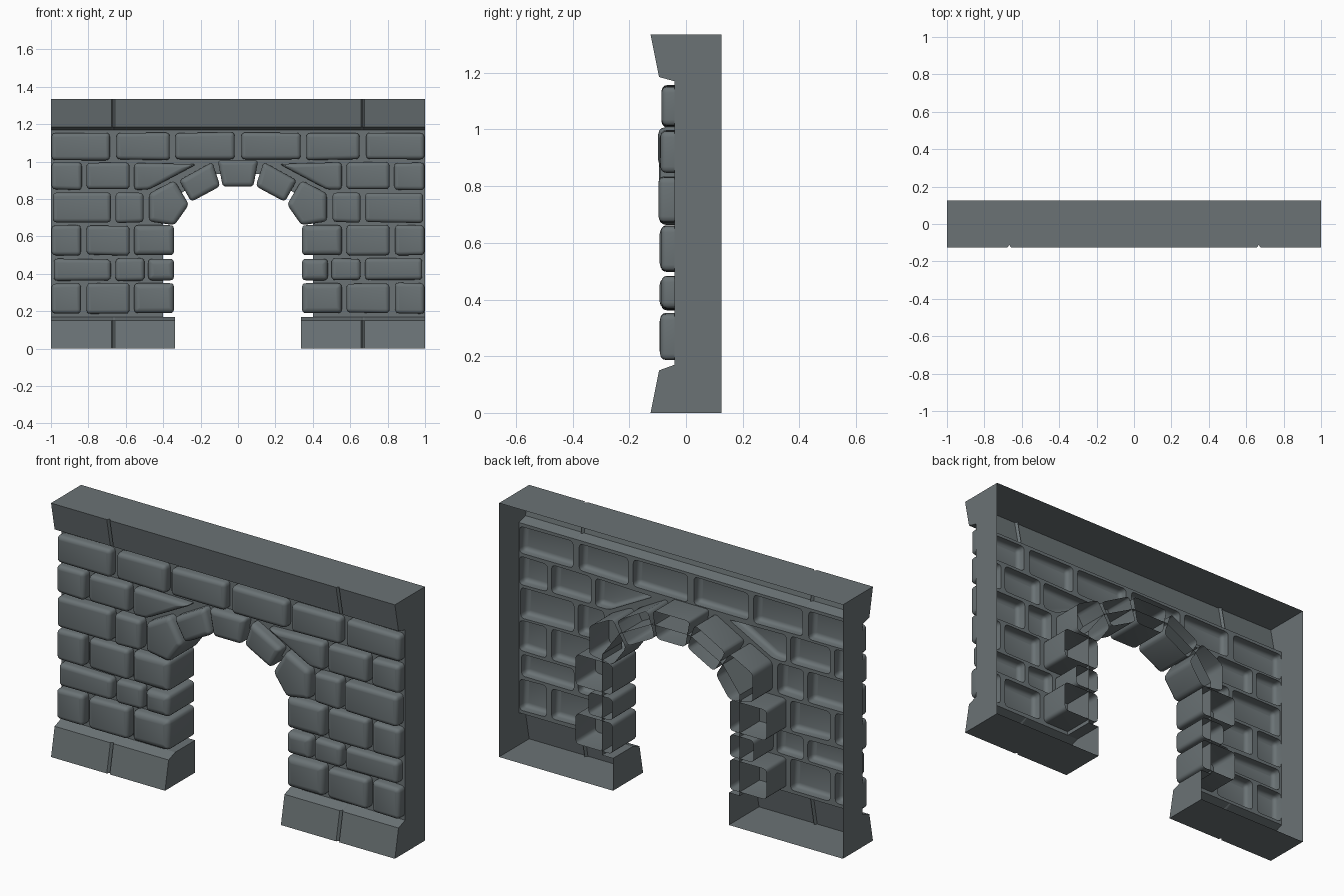
import bpy, bmesh, math, random
from mathutils import Vector

random.seed(4)
cube = bpy.data.objects.get("Cube")
if cube:
    bpy.data.objects.remove(cube, do_unlink=True)

stone_mat = bpy.data.materials.new("slate_grey")
stone_mat.use_nodes = True
COLOR = (0.145, 0.17, 0.178, 1)
stone_mat.diffuse_color = COLOR
bsdf = stone_mat.node_tree.nodes["Principled BSDF"]
bsdf.inputs["Base Color"].default_value = COLOR
bsdf.inputs["Roughness"].default_value = 0.9

BACK, SHEET = 0.125, -0.04      # open back rim and mortar plane
BASE_TOP, CAP_LOW, HEIGHT = 0.17, 1.17, 1.335


def make(name, verts, faces, smooth=False):
    mesh = bpy.data.meshes.new(name)
    mesh.from_pydata(verts, [], faces)
    mesh.materials.append(stone_mat)
    obj = bpy.data.objects.new(name, mesh)
    bpy.context.collection.objects.link(obj)
    if smooth:
        bpy.ops.object.select_all(action="DESELECT")
        obj.select_set(True)
        bpy.context.view_layer.objects.active = obj
        bpy.ops.object.shade_smooth_by_angle(angle=math.radians(40))
    return obj


def inset(pts, d):
    """Offset a convex anticlockwise polygon inwards."""
    out = []
    for i, p in enumerate(pts):
        a = (p - pts[i - 1]).normalized()
        b = (pts[(i + 1) % len(pts)] - p).normalized()
        na, nb = Vector((-a.y, a.x)), Vector((-b.y, b.x))
        out.append(p + (na + nb) * d / (1 + na.dot(nb)))
    return out


def rounded(pts, r, steps=3):
    """Round each corner with a short curve."""
    out = []
    for i, p in enumerate(pts):
        a = p + (pts[i - 1] - p).normalized() * r
        b = p + (pts[(i + 1) % len(pts)] - p).normalized() * r
        for k in range(steps + 1):
            t = k / steps
            out.append(a * (1 - t) ** 2 + p * 2 * t * (1 - t) + b * t * t)
    return out


def stone(name, pts, back, front, bevel):
    """Pillow-edged stone, open behind; returns its outline."""
    rings = [(0, back)]
    for k in range(4):
        a = math.radians(30 * k)
        rings.append((bevel * (1 - math.cos(a)), front + bevel * (1 - math.sin(a))))
    verts, faces = [], []
    for d, y in rings:
        loop = rounded(inset(pts, d), max(0.022 - d, 0.004))
        verts += [(p.x, y, p.y) for p in loop]
    n = len(loop)
    for r in range(len(rings) - 1):
        for i in range(n):
            j = (i + 1) % n
            faces.append((r * n + i, r * n + j, r * n + n + j, r * n + n + i))
    faces.append(tuple(range(len(verts) - n, len(verts))))
    make(name, verts, faces, True)
    return verts[:n]


def both_sides(pts):
    """A left-hand polygon and its mirrored copy, both anticlockwise."""
    pts = [Vector(p) for p in pts]
    yield "right", pts
    yield "left", [Vector((-p.x, p.y)) for p in reversed(pts)]


def box(x0, x1, z0, z1):
    return [(x0, z0), (x1, z0), (x1, z1), (x0, z1)]


# Wall bricks by course: bottom, top, front plane, spans of one half
COURSES = [
    (1.01, 1.155, -0.086, [(-.997, -.685), (-.65, -.365), (-.335, -.018)]),
    (0.85, 0.995, -0.09, [(-.997, -.835), (-.81, -.58)]),
    (0.675, 0.835, -0.097, [(-.99, -.68), (-.655, -.505)]),
    (0.50, 0.66, -0.089, [(-.997, -.84), (-.81, -.58)]),
    (0.365, 0.48, -0.087, [(-.985, -.68), (-.655, -.50)]),
    (0.19, 0.35, -0.091, [(-.997, -.84), (-.81, -.58)]),
]
holes = []


def wall_brick(name, poly, front):
    for side, pts in both_sides(poly):
        pts = [p + Vector((0, random.uniform(-.004, .004))) for p in pts]
        holes.append(stone(f"{name}_{side}", pts, SHEET, front, 0.02))


for c, (z0, z1, front, spans) in enumerate(COURSES):
    for b, (x0, x1) in enumerate(spans):
        wall_brick(f"brick_{c}_{b}", box(x0, x1, z0, z1), front)
wall_brick("spandrel_brick",
           [(-.555, .85), (-.475, .855), (-.22, .99), (-.555, .995)], -0.088)

# Jamb stones, run the full depth of the opening
for c, (z0, z1, outer) in enumerate([(.5, .66, -.555), (.365, .48, -.48), (.19, .35, -.555)]):
    for side, pts in both_sides(box(outer, -.342, z0, z1)):
        stone(f"jamb_stone_{c}_{side}", pts, BACK, -0.093, 0.028)

# Arch stones
ARCH = [
    [(-.475, .68), (-.34, .66), (-.262, .77), (-.34, .9), (-.475, .83)],
    [(-.25, .785), (-.095, .868), (-.137, .998), (-.315, .9)],
]
for c, poly in enumerate(ARCH):
    for side, pts in both_sides(poly):
        stone(f"arch_stone_{c}_{side}", pts, BACK, -0.095, 0.025)
key = [Vector(p) for p in [(-.082, .866), (.082, .866), (.108, 1.008), (-.108, 1.008)]]
stone("keystone", key, BACK, -0.098, 0.025)

# Mortar sheet with an arched opening and a hollow behind each brick
half = [(-.4, BASE_TOP), (-.4, .7), (-.3, .835), (-.11, .935)]
opening = half + [(-x, z) for x, z in reversed(half)]
outline = [(-1, BASE_TOP)] + opening + [(1, BASE_TOP), (1, CAP_LOW), (-1, CAP_LOW)]
sheet = make("mortar_sheet", [], [])
bm = bmesh.new()
for loop in [[(x, SHEET, z) for x, z in outline]] + holes:
    vs = [bm.verts.new(co) for co in loop]
    for i, v in enumerate(vs):
        bm.edges.new((vs[i - 1], v))
bmesh.ops.triangle_fill(bm, use_beauty=True, edges=bm.edges[:], normal=(0, -1, 0))
bm.normal_update()
bmesh.ops.reverse_faces(bm, faces=[f for f in bm.faces if f.normal.y > 0])
bm.to_mesh(sheet.data)
bm.free()

# Reveal lining the opening
n = len(opening)
make("opening_reveal",
     [(x, SHEET, z) for x, z in opening] + [(x, BACK, z) for x, z in opening],
     [(i, i + 1, n + i + 1, n + i) for i in range(n - 1)])

# Sloped plinth and cap, with V grooves between their blocks
CAP = [(SHEET, CAP_LOW), (-.095, 1.185), (-.125, HEIGHT), (BACK, HEIGHT)]
PLINTH = [(BACK, 0), (-.125, 0), (-.095, .15), (SHEET, BASE_TOP)]


def moulding(name, x0, x1, profile, grooves):
    cols = [(x0, 0)]
    for g in grooves:
        cols += [(g - .009, 0), (g, .014), (g + .009, 0)]
    cols.append((x1, 0))
    verts = [(x, y + (d if y < -.05 else 0), z) for x, d in cols for y, z in profile]
    m = len(profile)
    faces = [(c * m + j, c * m + m + j, c * m + m + j + 1, c * m + j + 1)
             for c in range(len(cols) - 1) for j in range(m - 1)]
    make(name, verts, faces)


moulding("cap_course", -1, 1, CAP, [-.667, .667])
for side, s in (("right", -1), ("left", 1)):
    lo, hi = sorted((s, s * .337))
    moulding(f"plinth_{side}", lo, hi, PLINTH, [s * .667])
    # Inner end and ledge of the plinth
    end = [(s * .337, y, z) for y, z in PLINTH + [(BACK, BASE_TOP)]]
    ledge = [(s * .4, SHEET, BASE_TOP), (s * .4, BACK, BASE_TOP)]
    ends = [(0, 1, 2, 3, 4), (3, 5, 6, 4)]
    make(f"plinth_end_{side}", end + ledge, ends if s < 0 else [f[::-1] for f in ends])
    # Outer end wall follows the whole section
    section = [(s, y, z) for y, z in PLINTH + CAP]
    face = tuple(range(len(section)))
    make(f"end_wall_{side}", section, [face if s > 0 else face[::-1]])
